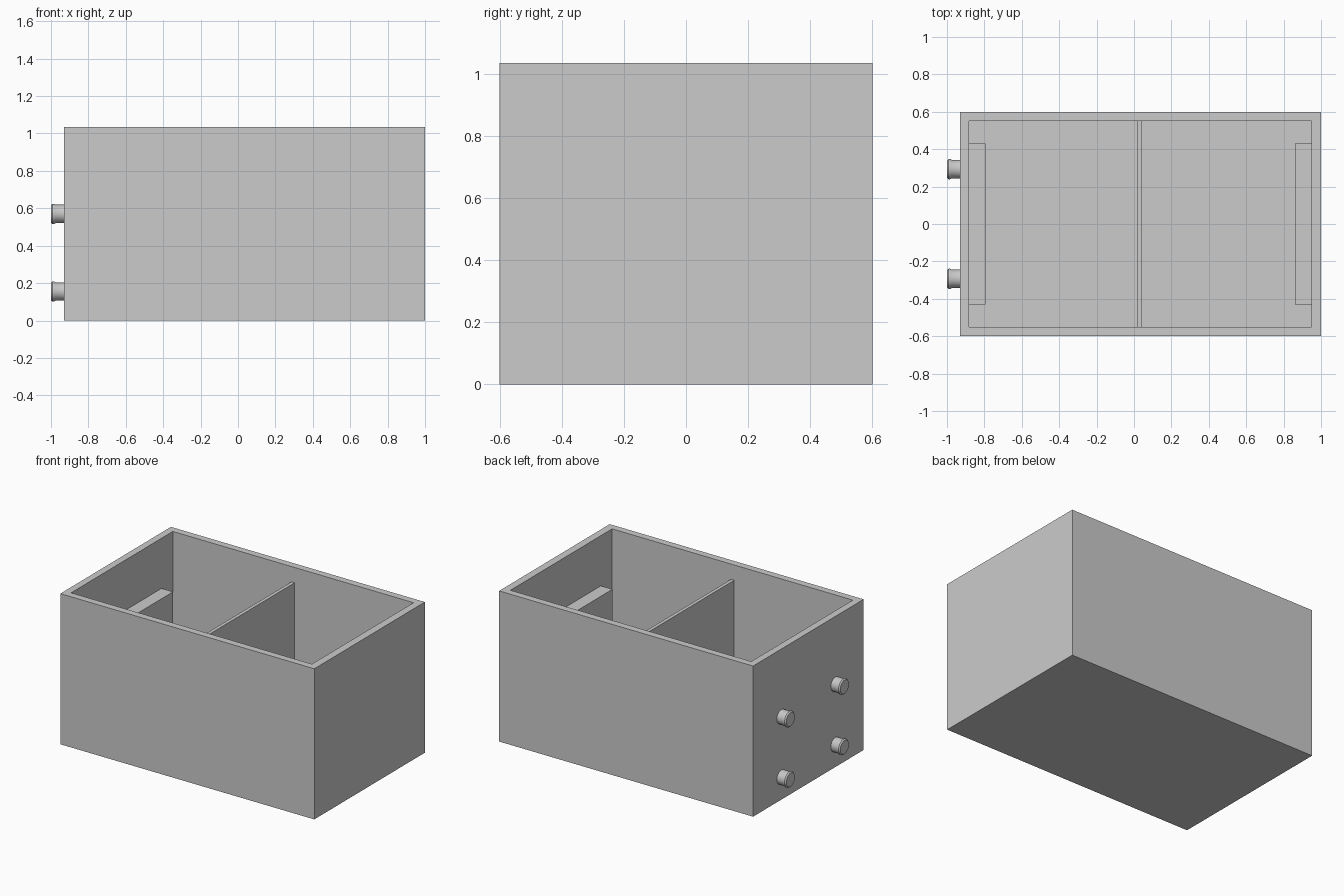
import bpy
import math
from mathutils import Matrix

cube = bpy.data.objects.get("Cube")
if cube:
    bpy.data.objects.remove(cube, do_unlink=True)

grey = bpy.data.materials.new("light_grey")
grey.use_nodes = True
colour = (0.6, 0.6, 0.6, 1)
grey.diffuse_color = colour
bsdf = next(n for n in grey.node_tree.nodes if n.type == "BSDF_PRINCIPLED")
bsdf.inputs["Base Color"].default_value = colour


def box(name, x, y, z):
    """Box between the given (low, high) limits."""
    bpy.ops.mesh.primitive_cube_add(size=1)
    ob = bpy.context.object
    ob.name = name
    lows, highs = zip(x, y, z)
    size = [h - l for l, h in zip(lows, highs)]
    mid = [(h + l) / 2 for l, h in zip(lows, highs)]
    ob.data.transform(Matrix.Translation(mid) @ Matrix.Diagonal((*size, 1)))
    ob.data.materials.append(grey)
    return ob


def lathe(name, profile, y, z, segments=48):
    """Closed solid turned about an axis along x; profile is (x, radius)."""
    verts, faces = [], []
    for x, r in profile:
        for i in range(segments):
            a = math.tau * i / segments
            verts.append((x, y + r * math.cos(a), z + r * math.sin(a)))
    for k in range(len(profile) - 1):
        for i in range(segments):
            j, a, b = (i + 1) % segments, k * segments, (k + 1) * segments
            faces.append((a + i, b + i, b + j, a + j))
    last = (len(profile) - 1) * segments
    faces.append(tuple(range(segments)))
    faces.append(tuple(last + i for i in reversed(range(segments))))
    mesh = bpy.data.meshes.new(name)
    mesh.from_pydata(verts, [], faces)
    mesh.materials.append(grey)
    ob = bpy.data.objects.new(name, mesh)
    bpy.context.collection.objects.link(ob)
    return ob


def combine(target, tool, operation):
    """Apply a boolean and discard the tool."""
    mod = target.modifiers.new("boolean", "BOOLEAN")
    mod.operation, mod.solver, mod.object = operation, "EXACT", tool
    bpy.context.view_layer.objects.active = target
    bpy.ops.object.modifier_apply(modifier=mod.name)
    bpy.data.objects.remove(tool, do_unlink=True)


def smooth(ob):
    bpy.ops.object.select_all(action="DESELECT")
    ob.select_set(True)
    bpy.context.view_layer.objects.active = ob
    bpy.ops.object.shade_smooth_by_angle(angle=math.radians(30))


# Open box
body = box("storage_box", (-0.93, 1.0), (-0.6, 0.6), (0, 1.035))
combine(body, box("cavity", (-0.882, 0.948), (-0.552, 0.552), (0.05, 1.2)), "DIFFERENCE")

# Central divider and the two wall reinforcements
ribs = [
    ((0.02, 0.044), 0.57, 0.93),
    ((-0.9, -0.795), 0.43, 0.69),
    ((0.86, 0.97), 0.43, 0.69),
]
for x, half_y, top in ribs:
    combine(body, box("rib", x, (-half_y, half_y), (0.03, top)), "UNION")

# Snap sockets on the left wall, matching pegs on the right wall
socket = [(0.915, 0.054), (0.93, 0.059), (0.945, 0.059), (0.955, 0.054), (1.05, 0.054)]
peg = [(-1.0, 0.046), (-0.992, 0.054), (-0.984, 0.054), (-0.974, 0.049), (-0.92, 0.049)]
for level, z in (("lower", 0.155), ("upper", 0.57)):
    for side, y in (("front", -0.293), ("back", 0.293)):
        combine(body, lathe("socket", socket, y, z), "DIFFERENCE")
        smooth(lathe(f"{level}_{side}_peg", peg, y, z))
smooth(body)
